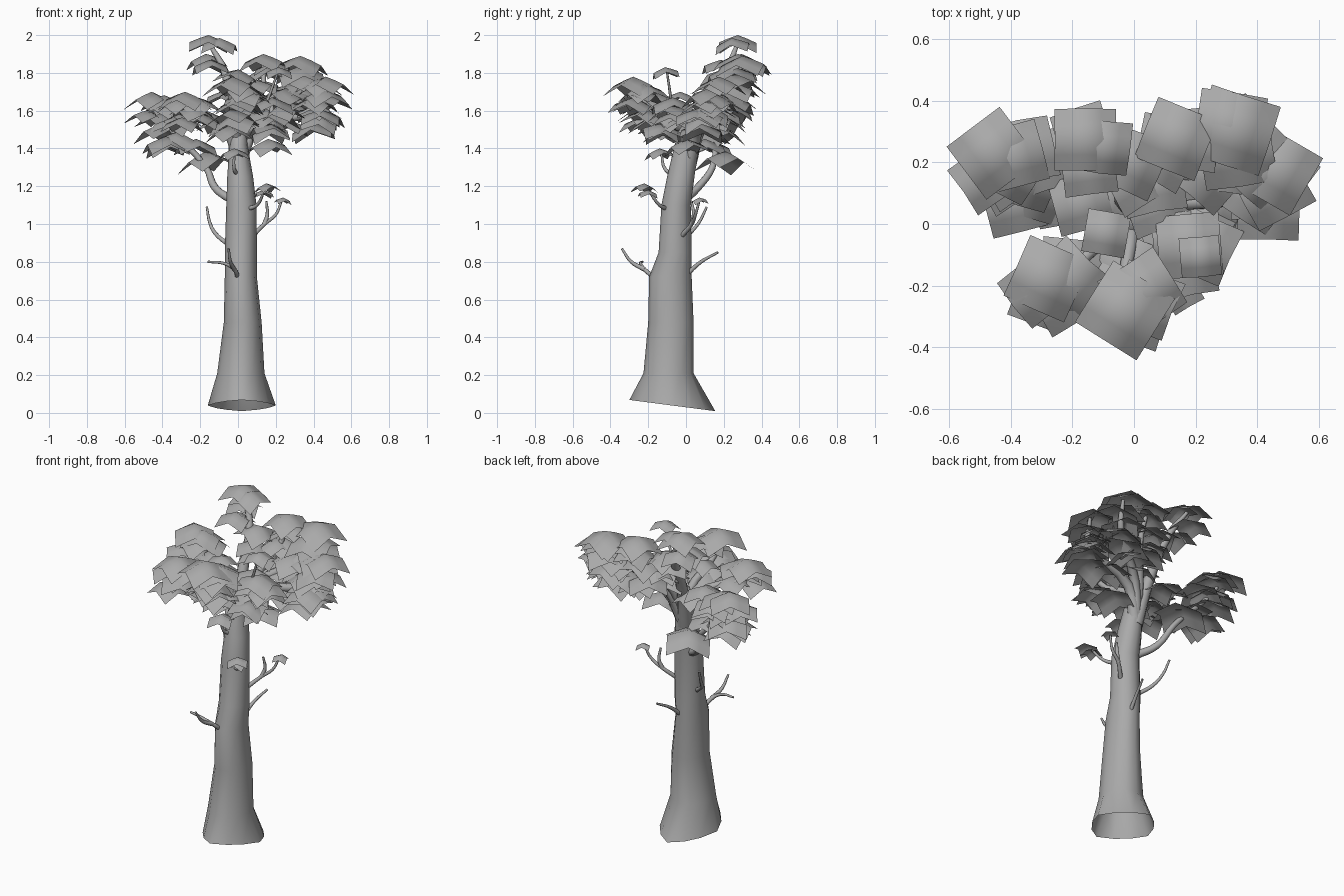
import bpy, bmesh, math, random
from mathutils import Vector, Matrix, Euler

if "Cube" in bpy.data.objects:
    bpy.data.objects.remove(bpy.data.objects["Cube"])

random.seed(11)
GREY = (0.4, 0.4, 0.4, 1)
grey = bpy.data.materials.new("plain grey")
grey.use_nodes = True
grey.diffuse_color = GREY
grey.node_tree.nodes["Principled BSDF"].inputs["Base Color"].default_value = GREY


def finish(name, bm):
    """Turn a bmesh into a smooth grey object."""
    for face in bm.faces:
        face.smooth = True
    mesh = bpy.data.meshes.new(name)
    bm.to_mesh(mesh)
    bm.free()
    mesh.materials.append(grey)
    obj = bpy.data.objects.new(name, mesh)
    bpy.context.collection.objects.link(obj)


def branch(name, points, thick, thin):
    """Tapered round branch through the points."""
    curve = bpy.data.curves.new(name, "CURVE")
    curve.dimensions = "3D"
    curve.bevel_depth = 1
    curve.bevel_resolution = 2
    curve.resolution_u = 4
    curve.use_fill_caps = True
    spline = curve.splines.new("BEZIER")
    spline.bezier_points.add(len(points) - 1)
    for i, (knot, co) in enumerate(zip(spline.bezier_points, points)):
        knot.co = co
        knot.handle_left_type = knot.handle_right_type = "AUTO"
        knot.radius = thick + (thin - thick) * i / (len(points) - 1)
    curve.materials.append(grey)
    obj = bpy.data.objects.new(name, curve)
    bpy.context.collection.objects.link(obj)


def leaf(bm, peak, size, turn, tilt=0.1):
    """Square leaf card that arches down from its middle to its corners."""
    spin = Euler((random.uniform(-tilt, tilt), random.uniform(-tilt, tilt), math.radians(turn)))
    place = Matrix.Translation(peak) @ spin.to_matrix().to_4x4()
    grid = bmesh.ops.create_grid(bm, x_segments=4, y_segments=4, size=size / 2)
    for v in grid["verts"]:
        reach = (abs(v.co.x) + abs(v.co.y)) / size
        v.co.z = -size * 0.45 * reach ** 1.15
        v.co = place @ v.co


# Trunk: rings given as height, x range, y range
RINGS = [
    (0.04, -0.16, 0.20, -0.30, 0.155), (0.21, -0.11, 0.14, -0.225, 0.04),
    (0.48, -0.075, 0.125, -0.20, 0.04), (0.72, -0.07, 0.10, -0.195, 0.03),
    (0.85, -0.07, 0.10, -0.145, 0.03), (1.10, -0.062, 0.098, -0.13, 0.025),
    (1.25, -0.057, 0.08, -0.10, 0.045), (1.42, -0.045, 0.05, -0.06, 0.065),
    (1.52, -0.03, 0.04, -0.02, 0.06),
]
SIDES = 12
bm = bmesh.new()
previous = None
for level, (z, x0, x1, y0, y1) in enumerate(RINGS):
    ring = []
    for i in range(SIDES):
        a = math.tau * i / SIDES
        # the roots are pulled in on the diagonals, and their edge slopes to the back
        pull = 1 - 0.13 * abs(math.sin(2 * a)) if level == 0 else 1
        x = (x0 + x1) / 2 + pull * (x1 - x0) / 2 * math.cos(a)
        y = (y0 + y1) / 2 + pull * (y1 - y0) / 2 * math.sin(a)
        drop = -0.13 * (y + 0.08) if level == 0 else 0
        ring.append(bm.verts.new((x, y, z + drop)))
    if previous:
        for i in range(SIDES):
            j = (i + 1) % SIDES
            bm.faces.new((previous[i], previous[j], ring[j], ring[i]))
    previous = ring
bm.faces.new(previous)
finish("trunk", bm)

# Twigs on the trunk
TWIGS = {
    "front_twig": [(0, -0.16, 0.71), (-0.02, -0.22, 0.76), (-0.07, -0.24, 0.79), (-0.16, -0.23, 0.80)],
    "front_twig_fork": [(-0.02, -0.22, 0.76), (-0.04, -0.29, 0.80), (-0.05, -0.34, 0.87)],
    "back_twig": [(0.03, 0, 0.73), (0.05, 0.08, 0.80), (0.08, 0.17, 0.85)],
    "right_twig": [(-0.05, -0.03, 0.89), (-0.12, 0.02, 0.95), (-0.15, 0.07, 1.01), (-0.165, 0.11, 1.09)],
    "left_twig": [(0.08, -0.02, 0.94), (0.14, 0.03, 1.0), (0.20, 0.05, 1.05), (0.23, 0.07, 1.12)],
    "left_twig_fork": [(0.14, 0.03, 1.0), (0.155, 0.04, 1.05), (0.15, 0.03, 1.12)],
    "leafy_twig": [(0.05, -0.10, 1.08), (0.10, -0.14, 1.10), (0.14, -0.20, 1.18)],
    "upper_twig": [(0, -0.06, 1.26), (-0.02, -0.11, 1.29), (-0.02, -0.13, 1.37)],
    "inner_twig": [(0, 0.02, 1.42), (0.12, -0.06, 1.58), (0.21, -0.1, 1.8)],
}
for name, points in TWIGS.items():
    branch(name, points, 0.013, 0.006)

# Crown: tip of each limb, foot of its leaf pile, leaf size, leaf turn, leaf count, thickness
FORK = Vector((0, 0.03, 1.40))
LIMBS = {
    "right_limb": ((-0.457, 0.23, 1.70), (-0.33, 0.10, 1.46), 0.215, 37, 11, 0.024),
    "top_limb": ((-0.155, 0.275, 2.0), (0.0, 0.16, 1.70), 0.20, 0, 6, 0.045),
    "back_limb": ((0.135, 0.275, 1.90), (0.12, 0.15, 1.60), 0.21, -22, 7, 0.032),
    "back_left_limb": ((0.33, 0.30, 1.89), (0.26, 0.18, 1.62), 0.235, -18, 8, 0.036),
    "left_limb": ((0.465, 0.175, 1.78), (0.38, 0.05, 1.54), 0.215, -30, 11, 0.04),
    "front_left_limb": ((0.18, -0.07, 1.67), (0.16, -0.11, 1.50), 0.205, 5, 7, 0.03),
    "front_limb": ((-0.03, -0.28, 1.78), (-0.04, -0.17, 1.57), 0.235, -32, 6, 0.032),
    "front_right_limb": ((-0.28, -0.18, 1.70), (-0.25, -0.20, 1.58), 0.215, -24, 5, 0.03),
}
for name, (tip, foot, size, turn, count, thick) in LIMBS.items():
    tip, foot = Vector(tip), Vector(foot)
    if name == "right_limb":
        start = [(-0.02, -0.02, 1.12), (-0.12, 0.06, 1.19), (-0.17, 0.14, 1.30)]
    else:
        start = [FORK - Vector((0, 0.02, 0.1)), FORK + (tip - FORK) * 0.2 + Vector((0, 0, 0.02))]
    bend = foot.lerp(tip, 0.45) - Vector((0, 0, 0.03))
    branch(name, start + [bend, tip - Vector((0, 0, 0.04))], thick, 0.01)
    bm = bmesh.new()
    leaf(bm, tip, size, turn, 0.04)
    for i in range(count):
        spot = tip.lerp(foot, (i + 0.6) / count)
        spot += Vector((random.uniform(-0.07, 0.07), random.uniform(-0.05, 0.05), random.uniform(-0.03, 0.02)))
        leaf(bm, spot, size * random.uniform(0.82, 1.0), turn + random.uniform(-35, 35), 0.15)
    finish(name.replace("limb", "leaves"), bm)

# Single leaves: peak, size, turn
SINGLES = [
    ((0.15, -0.22, 1.215), 0.11, 30), ((0.14, -0.20, 1.18), 0.09, 10),
    ((0.24, 0.07, 1.14), 0.075, 20), ((-0.17, 0.21, 1.385), 0.24, 35),
    ((0.215, -0.11, 1.83), 0.13, 5), ((-0.02, -0.14, 1.40), 0.13, 20),
    ((-0.09, -0.03, 1.70), 0.14, -10), ((-0.17, 0.07, 1.60), 0.18, 15),
    ((-0.10, 0.08, 1.56), 0.18, -20), ((0.16, 0.0, 1.45), 0.19, 25),
    ((-0.22, 0.10, 1.45), 0.2, 10), ((-0.05, -0.10, 1.52), 0.19, 30),
    ((0.25, 0.08, 1.56), 0.2, -15), ((0.07, 0.08, 1.62), 0.19, 20),
]
bm = bmesh.new()
for peak, size, turn in SINGLES:
    leaf(bm, peak, size, turn)
finish("single_leaves", bm)
